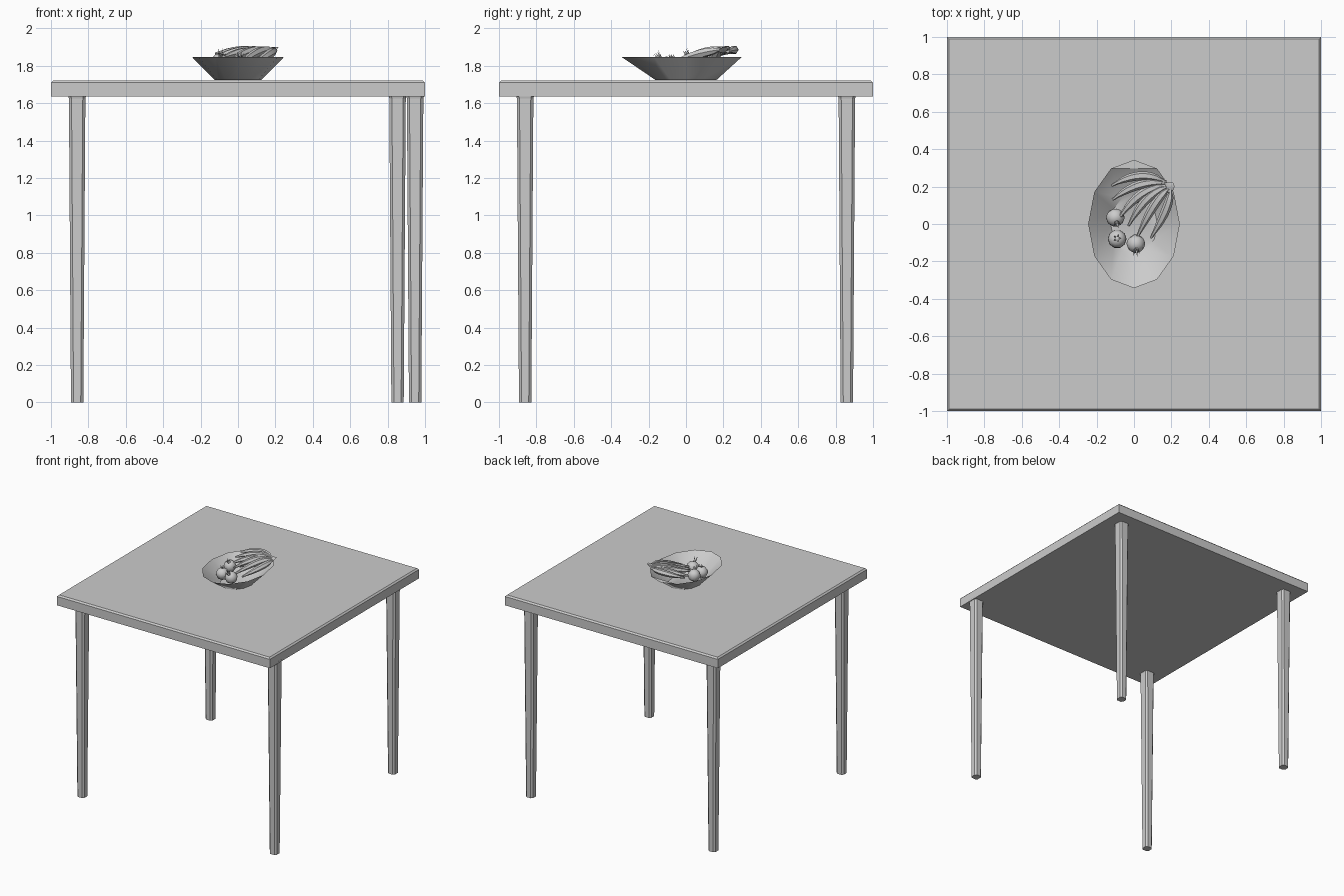
import bpy, bmesh, math
from mathutils import Vector

if "Cube" in bpy.data.objects:
    bpy.data.objects.remove(bpy.data.objects["Cube"])

def finish(bm, name, smooth=None):
    bmesh.ops.recalc_face_normals(bm, faces=bm.faces)
    me = bpy.data.meshes.new(name)
    bm.to_mesh(me)
    bm.free()
    ob = bpy.data.objects.new(name, me)
    bpy.context.collection.objects.link(ob)
    if smooth:
        bpy.ops.object.select_all(action='DESELECT')
        ob.select_set(True)
        bpy.context.view_layer.objects.active = ob
        bpy.ops.object.shade_smooth_by_angle(angle=math.radians(smooth))
    return ob

def loft(bm, rings, caps=True):
    vs = [[bm.verts.new(p) for p in r] for r in rings]
    for a, b in zip(vs, vs[1:]):
        n = len(a)
        for i in range(n):
            bm.faces.new((a[i], a[(i + 1) % n], b[(i + 1) % n], b[i]))
    if caps:
        bm.faces.new(vs[0][::-1])
        bm.faces.new(vs[-1])
    return vs

def square(cx, cy, z, h, c=0.0):
    # square ring, with corners cut by c
    if c == 0:
        pts = [(-h, -h), (h, -h), (h, h), (-h, h)]
    else:
        k = h - c
        pts = [(-k, -h), (k, -h), (h, -k), (h, k), (k, h), (-k, h), (-h, k), (-h, -k)]
    return [(cx + x, cy + y, z) for x, y in pts]

# Table top with a small bevel on the upper edge
bm = bmesh.new()
loft(bm, [square(0, 0, z, h) for z, h in ((1.635, 1), (1.71, 1), (1.722, 0.988))])
finish(bm, "table_top")

# Tapered legs; the front right one stands further out
legs = {"front_left_leg": (-0.86, -0.86), "back_left_leg": (-0.86, 0.86),
        "back_right_leg": (0.853, 0.86), "front_right_leg": (0.947, -0.86)}
for name, (x, y) in legs.items():
    bm = bmesh.new()
    loft(bm, [square(x, y, z, h, 0.014) for z, h in
              ((0, 0.033), (1.625, 0.044), (1.638, 0.047), (1.65, 0.054))])
    finish(bm, name)

# Oval bowl, twelve sides, open, with a flat lip at the back
def oval(a, b, z):
    return [(a * math.cos(math.pi * i / 6), b * math.sin(math.pi * i / 6), z) for i in range(12)]

bm = bmesh.new()
base = [bm.verts.new(p) for p in oval(0.125, 0.163, 1.724)]
rim = [bm.verts.new(p) for p in oval(0.245, 0.343, 1.846)]
bm.faces.new(base)
for i in range(12):
    if i not in (2, 3):
        j = (i + 1) % 12
        bm.faces.new((base[i], base[j], rim[j], rim[i]))
bm.faces.new((rim[2], rim[3], rim[4]))
bm.faces.new((base[2], base[3], rim[2]))
bm.faces.new((base[3], base[4], rim[4]))
bm.faces.new((base[3], rim[4], rim[2]))
finish(bm, "bowl", 40)

# Banana bunch: curved six-sided tubes fanning out from one stem
def banana(bm, p0, p1, p2, r, steps=10, sides=6):
    p0, p1, p2 = Vector(p0), Vector(p1), Vector(p2)
    rings = []
    for s in range(steps + 1):
        t = s / steps
        p = p0 * (1 - t) ** 2 + p1 * 2 * t * (1 - t) + p2 * t * t
        d = ((p1 - p0) * (1 - t) + (p2 - p1) * t).normalized()
        u = d.cross(Vector((0, 0, 1))).normalized()
        w = u.cross(d)
        k = r * max(0.28, math.sin(math.pi * min(1, 0.02 + t)) ** 0.55)
        if t < 0.15:
            k = r * 0.4
        rings.append([p + k * (math.cos(a) * u + math.sin(a) * w)
                      for a in (2 * math.pi * i / sides for i in range(sides))])
    loft(bm, rings)

stem = (0.185, 0.2, 1.882)
fan = [((0.04, 0.30, 1.90), (-0.12, 0.205, 1.865)),
       ((0.03, 0.245, 1.90), (-0.115, 0.13, 1.85)),
       ((0.03, 0.20, 1.89), (-0.08, 0.03, 1.845)),
       ((0.07, 0.18, 1.90), (-0.03, -0.01, 1.835)),
       ((0.12, 0.15, 1.90), (0.015, -0.075, 1.815)),
       ((0.20, 0.10, 1.88), (0.09, -0.075, 1.815)),
       ((0.09, 0.19, 1.86), (-0.05, 0.09, 1.80))]
for n, (mid, tip) in enumerate(fan):
    bm = bmesh.new()
    start = Vector(stem) + Vector((0.006, -0.01, 0.002)) * (n - 3) * 0.8
    banana(bm, start, mid, tip, 0.024)
    finish(bm, f"banana_{n + 1}", 50)

# Stub joining the bananas
bm = bmesh.new()
loft(bm, [[(x + 0.017 * math.cos(a), 0.2 + 0.025 * math.sin(a), z + 0.017 * math.sin(a + 1.2))
           for a in (i * math.pi / 3 for i in range(6))]
          for x, z in ((0.165, 1.885), (0.2, 1.885))])
finish(bm, "banana_stem", 50)

# Round fruit with a pointed, flaring crown
fruit = [((-0.1, 0.035, 1.815), (-0.088, -0.008, 1.885)),
         ((-0.09, -0.08, 1.795), (-0.09, -0.076, 1.862)),
         ((0.01, -0.105, 1.800), (0.013, -0.165, 1.872))]
for n, (c, tip) in enumerate(fruit):
    c, axis = Vector(c), Vector(tip) - Vector(c)
    length = axis.length
    rot = Vector((0, 0, 1)).rotation_difference(axis)
    bm = bmesh.new()
    rings = []
    for r, z in ((0.012, -0.046), (0.034, -0.036), (0.05, -0.006), (0.048, 0.014),
                 (0.034, 0.038), (0.011, 0.047)):
        rings.append([c + rot @ Vector((r * math.cos(a), r * math.sin(a), z))
                      for a in (i * math.pi / 5 for i in range(10))])
    loft(bm, rings)
    for i in range(5):
        pts = [(0.011, i - 0.5, 0.045), (0.011, i + 0.5, 0.045), (0.02, i, length)]
        bm.faces.new([bm.verts.new(c + rot @ Vector((r * math.cos(a * 1.2566),
                                                     r * math.sin(a * 1.2566), z)))
                      for r, a, z in pts])
    finish(bm, f"fruit_{n + 1}", 40)
